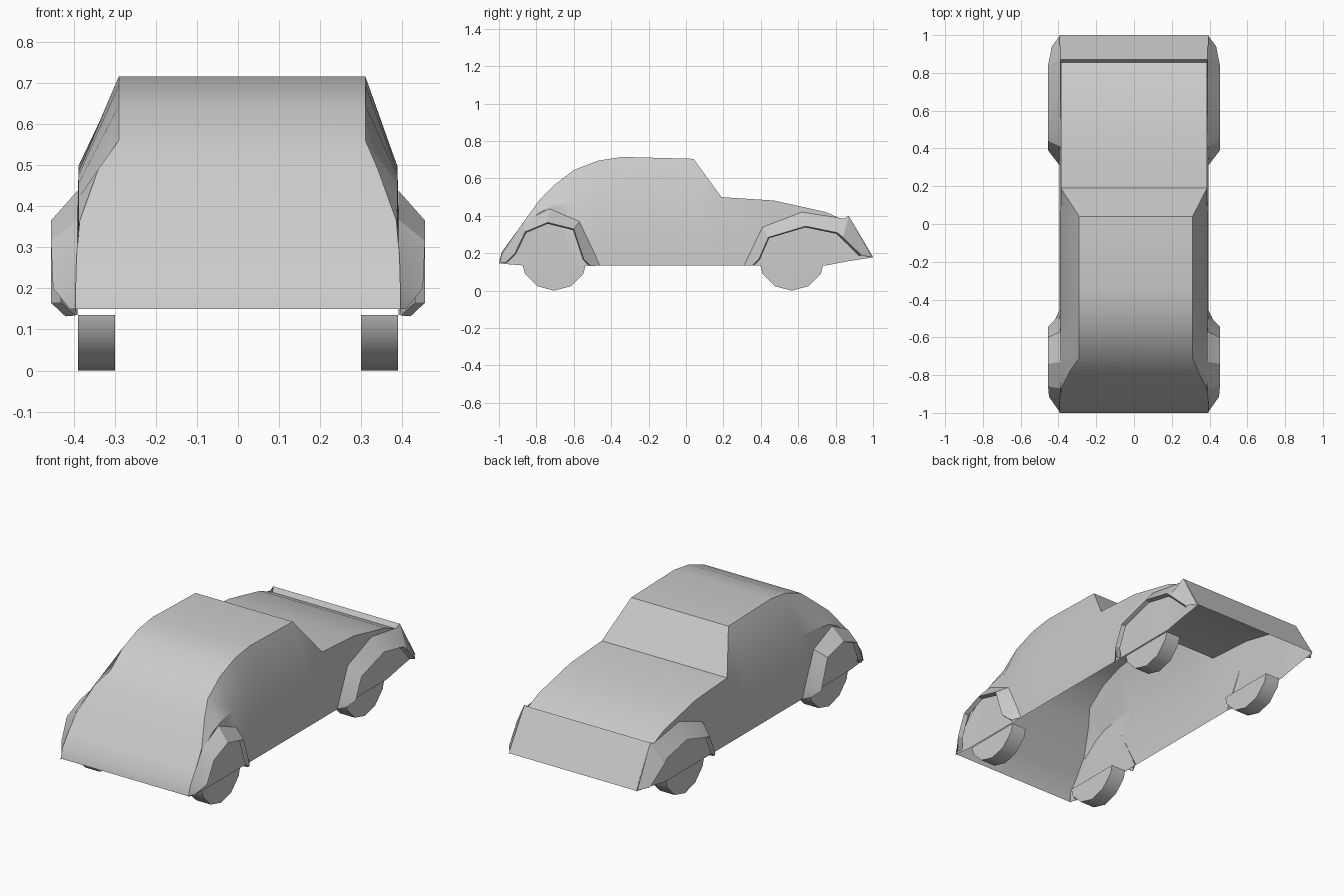
import bpy, bmesh, math
from mathutils import Matrix, Vector

if "Cube" in bpy.data.objects:
    bpy.data.objects.remove(bpy.data.objects["Cube"])


def finish(name, bm, angle=25):
    bmesh.ops.remove_doubles(bm, verts=bm.verts, dist=0.0005)
    bmesh.ops.recalc_face_normals(bm, faces=bm.faces)
    mesh = bpy.data.meshes.new(name)
    bm.to_mesh(mesh)
    bm.free()
    ob = bpy.data.objects.new(name, mesh)
    bpy.context.collection.objects.link(ob)
    bpy.ops.object.select_all(action='DESELECT')
    ob.select_set(True)
    bpy.context.view_layer.objects.active = ob
    bpy.ops.object.shade_smooth_by_angle(angle=math.radians(angle))
    return ob


def loft(bm, rows):
    """Join equal-length rows of points with quads, dropping collapsed corners."""
    for a, b in zip(rows, rows[1:]):
        for i in range(len(a) - 1):
            pts = []
            for p in (a[i], a[i + 1], b[i + 1], b[i]):
                p = Vector(p)
                if all((p - q).length > 0.0005 for q in pts):
                    pts.append(p)
            if len(pts) > 2:
                bm.faces.new([bm.verts.new(p) for p in pts])


# Body shell, open underneath: y, top z, top half width, belt z, bottom z
stations = [
    (-1.00, .150, .395, .150, .145),
    (-.985, .205, .395, .200, .145),
    (-.935, .275, .393, .265, .140),
    (-.87, .365, .385, .350, .135),
    (-.78, .490, .340, .420, .135),
    (-.71, .560, .300, .455, .135),
    (-.60, .645, .300, .475, .135),
    (-.47, .695, .300, .482, .135),
    (-.34, .715, .300, .487, .135),
    (.04, .705, .300, .496, .135),
    (.19, .500, .387, .500, .135),
    (.47, .482, .387, .482, .135),
    (.75, .420, .387, .420, .135),
    (.855, .372, .387, .372, .155),
    (.87, .398, .390, .398, .158),
    (1.00, .180, .395, .180, .178),
]
rows = []
for y, zt, hw, zb, z0 in stations:
    shift = .01 if hw == .300 else 0     # roof sits slightly off centre
    belt = hw if zb == zt else .388
    rows.append([(-.395, y, z0), (-belt, y, zb), (shift - hw, y, zt),
                 (shift + hw, y, zt), (belt, y, zb), (.395, y, z0)])
bm = bmesh.new()
loft(bm, rows)
finish("body_shell", bm)

# Fenders: outline on the body (y, z), flared outer edge (y, z, x), wheel centre
fenders = {
    "rear_fender": (
        [(-1, .15), (-.98, .205), (-.87, .367), (-.73, .438), (-.57, .37), (-.475, .18), (-.45, .135)],
        [(-.965, .15, .41), (-.915, .2, .45), (-.86, .315, .455), (-.74, .365, .455),
         (-.60, .33, .455), (-.545, .165, .455), (-.51, .132, .42)], (-.71, .18)),
    "front_fender": (
        [(.305, .135), (.33, .185), (.41, .34), (.62, .42), (.845, .385), (.87, .40), (1, .18)],
        [(.355, .135, .42), (.39, .17, .455), (.44, .285, .455), (.64, .345, .455),
         (.81, .31, .455), (.84, .285, .455), (.94, .187, .435)], (.565, .18)),
}
for name, (inner, outer, (cy, cz)) in fenders.items():
    for side, s in (("left", -1), ("right", 1)):
        rows = []
        for (y, z), (oy, oz, ox) in zip(inner, outer):
            # the last point is a lip turned back under the arch
            rows.append([(s * .39, y, z), (s * ox, oy, oz),
                         (s * (ox - .025), cy + (oy - cy) * .96, cz + (oz - cz) * .96)])
        bm = bmesh.new()
        loft(bm, rows)
        finish(f"{side}_{name}", bm, 20)

# Wheels: only the part below the body is modelled
for end, y in (("rear", -.705), ("front", .565)):
    for side, s in (("left", -1), ("right", 1)):
        bm = bmesh.new()
        bmesh.ops.create_cone(bm, cap_ends=True, segments=12, radius1=.18, radius2=.18, depth=.09,
                              matrix=Matrix.Translation((s * .344, y, .18)) @ Matrix.Rotation(math.pi / 2, 4, 'Y'))
        cut = bmesh.ops.bisect_plane(bm, geom=bm.verts[:] + bm.edges[:] + bm.faces[:],
                                     plane_co=(0, 0, .135), plane_no=(0, 0, 1), clear_outer=True)
        bmesh.ops.contextual_create(bm, geom=[e for e in cut["geom_cut"] if isinstance(e, bmesh.types.BMEdge)])
        finish(f"{side}_{end}_wheel", bm, 35)
